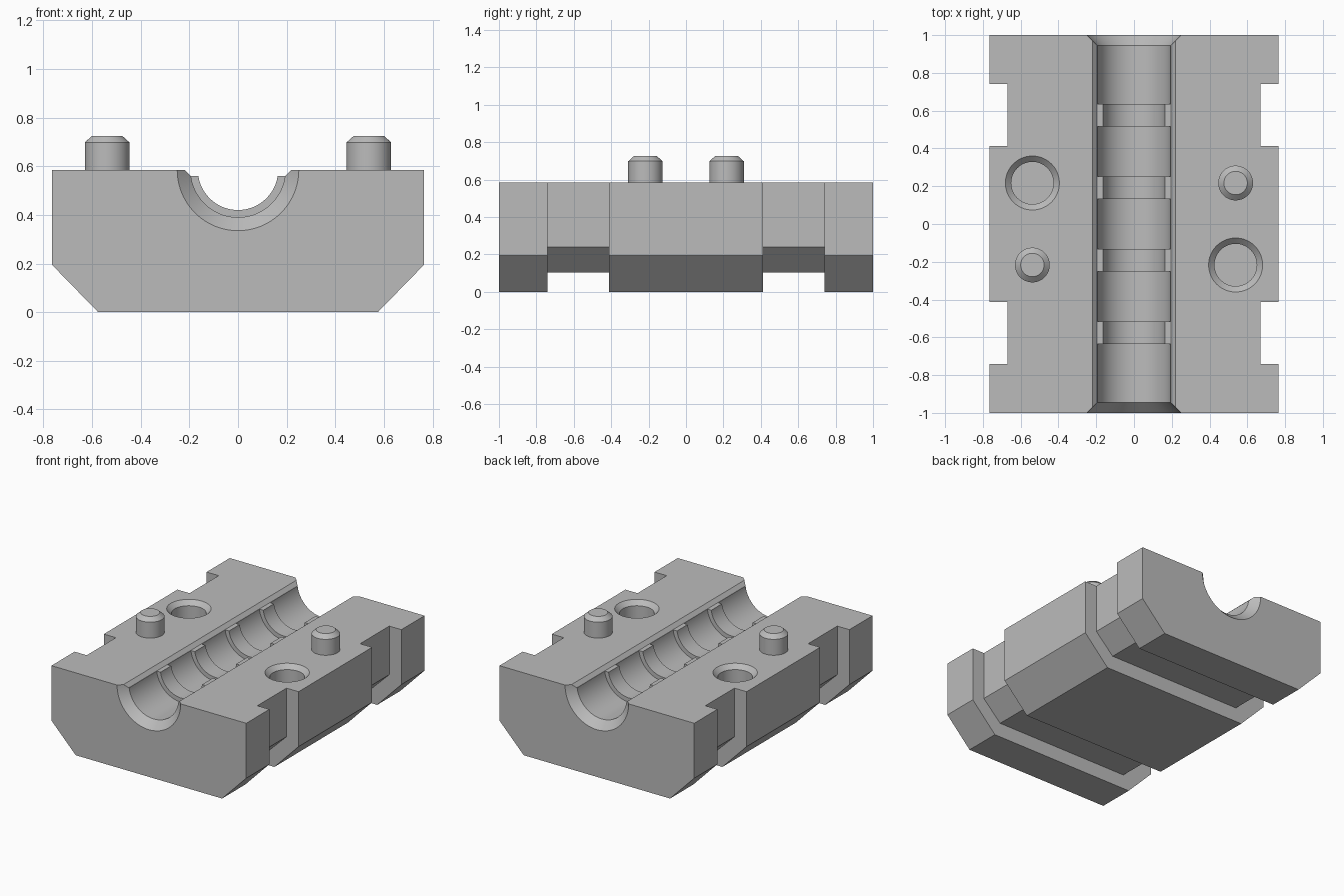
import bpy, bmesh, math
from mathutils import Matrix

cube = bpy.data.objects.get("Cube")
if cube:
    bpy.data.objects.remove(cube, do_unlink=True)

grey = bpy.data.materials.new("plain grey")
grey.use_nodes = True
colour = (0.5, 0.5, 0.5, 1)
grey.diffuse_color = colour
grey.node_tree.nodes["Principled BSDF"].inputs["Base Color"].default_value = colour

TOP = 0.585


def make_object(name, bm):
    bmesh.ops.recalc_face_normals(bm, faces=bm.faces[:])
    mesh = bpy.data.meshes.new(name)
    bm.to_mesh(mesh)
    bm.free()
    mesh.materials.append(grey)
    obj = bpy.data.objects.new(name, mesh)
    bpy.context.collection.objects.link(obj)
    return obj


def prism(name, profile, y0, y1):
    """Extrude an x-z outline along y."""
    bm = bmesh.new()
    face = bm.faces.new([bm.verts.new((x, y0, z)) for x, z in profile])
    new = bmesh.ops.extrude_face_region(bm, geom=[face])["geom"]
    verts = [v for v in new if isinstance(v, bmesh.types.BMVert)]
    bmesh.ops.translate(bm, verts=verts, vec=(0, y1 - y0, 0))
    return make_object(name, bm)


def lathe(name, profile, matrix, sides=64):
    """Stack (radius, height) rings around an axis and cap both ends."""
    bm = bmesh.new()
    rings = []
    for r, h in profile:
        angles = [2 * math.pi * i / sides for i in range(sides)]
        rings.append([bm.verts.new((r * math.cos(a), r * math.sin(a), h)) for a in angles])
    for low, high in zip(rings, rings[1:]):
        for i in range(sides):
            j = (i + 1) % sides
            bm.faces.new((low[i], low[j], high[j], high[i]))
    bm.faces.new(rings[0])
    bm.faces.new(rings[-1])
    bmesh.ops.transform(bm, matrix=matrix, verts=bm.verts[:])
    return make_object(name, bm)


def mirrored(half):
    return half + [(-x, z) for x, z in reversed(half)]


def smooth(obj):
    bpy.ops.object.select_all(action='DESELECT')
    obj.select_set(True)
    bpy.context.view_layer.objects.active = obj
    bpy.ops.object.shade_smooth_by_angle(angle=math.radians(25))


# Block with chamfered lower edges
body = prism("clamp_block", mirrored([(0.575, 0), (0.765, 0.195), (0.765, TOP)]), -1, 1)
cutters = []

# Strap grooves running round the sides and the underside
outer = [(0.9, 0.7), (0.9, -0.1), (-0.9, -0.1), (-0.9, 0.7)]
inner = [(-0.67, 0.7), (-0.67, 0.24), (-0.53, 0.103)]
groove = outer + inner + [(-x, z) for x, z in reversed(inner)]
for y in (-0.74, 0.413):
    cutters.append(prism("groove_cutter", groove, y, y + 0.327))

# Half-round channel with flared ends and four gripping ribs
channel = [(0.27, -1.02), (0.195, -0.945)]
for y in (-0.576, -0.192, 0.192, 0.576):
    channel += [(0.195, y - 0.06), (0.165, y - 0.06), (0.165, y + 0.06), (0.195, y + 0.06)]
channel += [(0.195, 0.945), (0.27, 1.02)]
along_y = Matrix.Translation((0, 0, TOP)) @ Matrix.Rotation(-math.pi / 2, 4, 'X')
cutters.append(lathe("channel_cutter", channel, along_y, 96))

# Chamfered channel lip, which also trims the rib tops
lip = mirrored([(0.195, 0.56), (0.245, 0.61)])
cutters.append(prism("lip_cutter", lip, -1.1, 1.1))

# Countersunk sockets and locating pins on opposite corners
socket = [(0.112, -0.17), (0.112, -0.031), (0.153, 0.01)]
pin = [(0.092, -0.02), (0.092, 0.113), (0.062, 0.14)]
pins = []
for side, label in ((1, "left"), (-1, "right")):
    x, y = side * 0.538, side * 0.217
    cutters.append(lathe("socket_cutter", socket, Matrix.Translation((x, -y, TOP))))
    pins.append(lathe(label + "_locating_pin", pin, Matrix.Translation((x, y, TOP))))

# Carve the block, then discard the cutters
for cutter in cutters:
    mod = body.modifiers.new(cutter.name, 'BOOLEAN')
    mod.operation = 'DIFFERENCE'
    mod.solver = 'EXACT'
    mod.object = cutter
    cutter.hide_render = True
bpy.context.view_layer.update()
graph = bpy.context.evaluated_depsgraph_get()
carved = bpy.data.meshes.new_from_object(body.evaluated_get(graph))
body.modifiers.clear()
body.data = carved
for cutter in cutters:
    bpy.data.objects.remove(cutter, do_unlink=True)

for part in [body] + pins:
    smooth(part)
